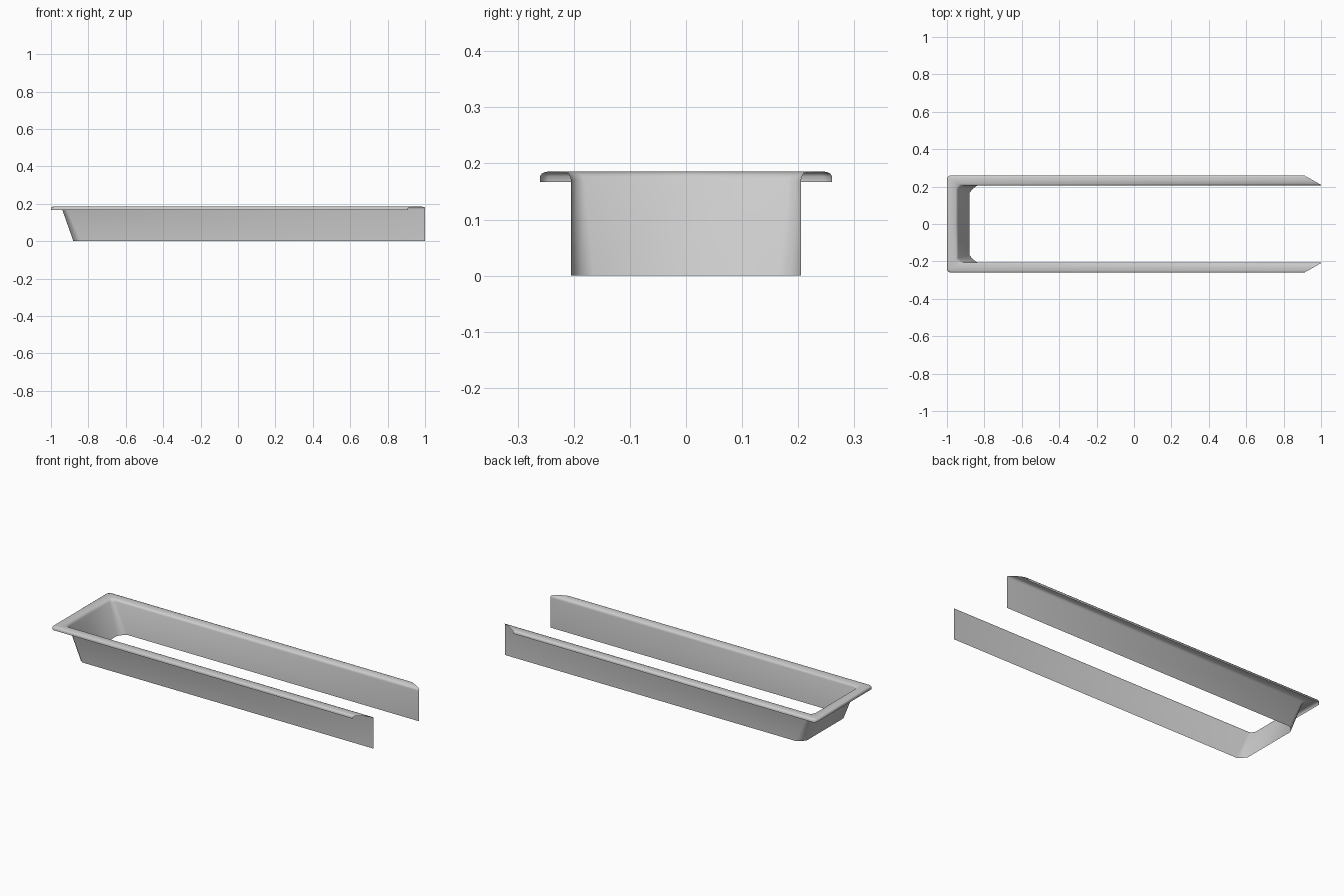
import bpy, bmesh, math

if "Cube" in bpy.data.objects:
    bpy.data.objects.remove(bpy.data.objects["Cube"])

# U-shaped rings up the wall, over the fillet and round the rolled rim:
# half width, left end x, z, right end x, corner cut
rings = [
    (0.205, -0.880, 0.000, 1.000, 0.040),
    (0.205, -0.940, 0.170, 1.000, 0.024),
    (0.206, -0.943, 0.176, 1.000, 0.022),
    (0.209, -0.947, 0.181, 1.000, 0.020),
    (0.215, -0.953, 0.184, 0.990, 0.017),
    (0.232, -0.971, 0.186, 0.960, 0.016),
    (0.250, -0.990, 0.185, 0.928, 0.015),
    (0.257, -0.997, 0.182, 0.915, 0.015),
    (0.260, -1.000, 0.177, 0.910, 0.015),
    (0.260, -1.000, 0.167, 0.910, 0.015),
]


def half_path(w, xl, z, xr, c):
    """Front half of one ring: straight side, eased corner, half of the end."""
    k = 0.22 * c
    return [(xr, -w, z), (xl + c, -w, z), (xl + c * 0.5 - k * 0.3, -w + c * 0.5 - k * 0.3, z),
            (xl, -w + c, z), (xl, 0, z)]


# Loft the front half of the thin shell
bm = bmesh.new()
loops = [[bm.verts.new(p) for p in half_path(*r)] for r in rings]
for a, b in zip(loops, loops[1:]):
    for i in range(len(a) - 1):
        bm.faces.new((a[i], b[i], b[i + 1], a[i + 1]))
# The inside of the trough and the top of the rim face outward
bm.normal_update()
if max(bm.faces, key=lambda f: abs(f.normal.z)).normal.z < 0:
    bmesh.ops.reverse_faces(bm, faces=bm.faces[:])
mesh = bpy.data.meshes.new("rimmed_trough")
bm.to_mesh(mesh)
bm.free()
trough = bpy.data.objects.new("rimmed_trough", mesh)
bpy.context.collection.objects.link(trough)

# Mirror to the back half
mirror = trough.modifiers.new("mirror", 'MIRROR')
mirror.use_axis = (False, True, False)
mirror.merge_threshold = 0.0005

# Smooth shading
bpy.context.view_layer.objects.active = trough
trough.select_set(True)
bpy.ops.object.modifier_apply(modifier="mirror")
bpy.ops.object.shade_smooth_by_angle(angle=math.radians(60))
